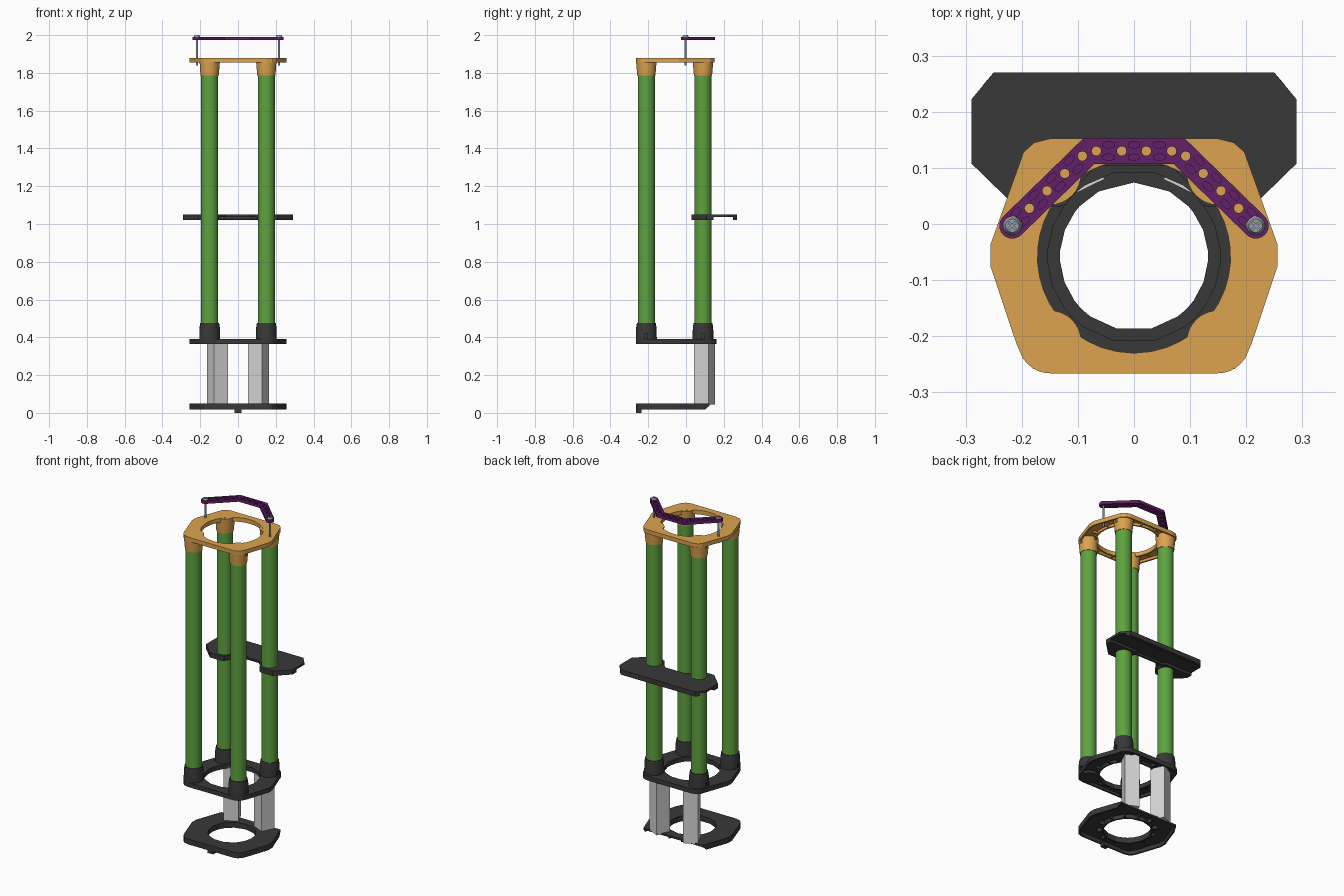
import bpy, bmesh, math
from mathutils import Vector, Matrix

if "Cube" in bpy.data.objects:
    bpy.data.objects.remove(bpy.data.objects["Cube"])


def material(name, rgb):
    m = bpy.data.materials.new(name)
    lin = [((c / 255 + 0.055) / 1.055) ** 2.4 for c in rgb]
    m.diffuse_color = (*lin, 1)
    m.use_nodes = True
    m.node_tree.nodes["Principled BSDF"].inputs["Base Color"].default_value = m.diffuse_color
    return m


ORANGE = material("orange", (220, 163, 79))
GREEN = material("green", (94, 162, 64))
DARK = material("charcoal", (56, 56, 57))
PURPLE = material("purple", (98, 32, 104))
GREY = material("light grey", (212, 212, 212))
STEEL = material("steel", (150, 158, 165))


def finish(bm, name, mat, smooth=False):
    bmesh.ops.recalc_face_normals(bm, faces=bm.faces)
    me = bpy.data.meshes.new(name)
    bm.to_mesh(me)
    bm.free()
    ob = bpy.data.objects.new(name, me)
    bpy.context.collection.objects.link(ob)
    me.materials.append(mat)
    if smooth:
        bpy.ops.object.select_all(action='DESELECT')
        ob.select_set(True)
        bpy.context.view_layer.objects.active = ob
        bpy.ops.object.shade_smooth_by_angle(angle=math.radians(35))
    return ob


def add_prism(bm, pts, z0, z1):
    f = bm.faces.new([bm.verts.new((x, y, z0)) for x, y in pts])
    new = bmesh.ops.extrude_face_region(bm, geom=[f])["geom"]
    bmesh.ops.translate(bm, vec=(0, 0, z1 - z0),
                        verts=[v for v in new if isinstance(v, bmesh.types.BMVert)])


def add_box(bm, centre, size, angle=0):
    mat = Matrix.Translation(centre) @ Matrix.Rotation(angle, 4, 'Z') @ Matrix.Diagonal((*size, 1))
    bmesh.ops.create_cube(bm, size=1, matrix=mat)


def add_cone(bm, x, y, z0, z1, r0, r1, seg=32):
    bmesh.ops.create_cone(bm, cap_ends=True, segments=seg, radius1=r0, radius2=r1,
                          depth=z1 - z0, matrix=Matrix.Translation((x, y, (z0 + z1) / 2)))


def mirrored(half):
    return half + [(-x, y) for x, y in reversed(half)]


def cut(ob, bm):
    cutter = finish(bm, ob.name + "_cutter", ob.data.materials[0])
    cutter.hide_render = True
    cutter.hide_viewport = True
    mod = ob.modifiers.new("cut", 'BOOLEAN')
    mod.operation, mod.solver, mod.object = 'DIFFERENCE', 'EXACT', cutter


CENTRE = Vector((0, -0.058))


def ring_plate(name, mat, outline, hole, z0, z1, step, skin=0.01, wall=0.01, open_back=False):
    """Hollow plate with a round opening: U-shaped section carried round the outline."""
    pts = []
    for a, b in zip(outline, outline[1:] + outline[:1]):
        a, b = Vector(a), Vector(b)
        ang = abs((a - CENTRE).angle_signed(b - CENTRE))
        n = max(1, math.ceil(ang / math.radians(step)))
        pts += [a.lerp(b, i / n) for i in range(n)]
    bm = bmesh.new()
    loops = []
    for o in pts:
        u = (o - CENTRE).normalized()
        i = CENTRE + u * hole
        zo = z1 - skin - 0.001 if open_back and o.y > 0.115 else z0
        sec = [(o, zo), (o, z1), (i, z1), (i, z0), (i + u * wall, z0),
               (i + u * wall, z1 - skin), (o - u * wall, z1 - skin), (o - u * wall, zo)]
        loops.append([bm.verts.new((p.x, p.y, z)) for p, z in sec])
    for A, B in zip(loops, loops[1:] + loops[:1]):
        for j in range(8):
            k = (j + 1) % 8
            bm.faces.new((A[j], A[k], B[k], B[j]))
    # radial stiffening ribs underneath
    for k in range(12):
        a = math.radians(15 + 30 * k)
        u = Vector((math.cos(a), math.sin(a)))
        p = CENTRE + u * (hole + 0.019)
        add_box(bm, (p.x, p.y, (z0 + z1) / 2 - 0.001), (0.03, 0.008, z1 - z0 - 0.006), a)
    return finish(bm, name, mat)


def outline(back):
    return mirrored([(0.15, -0.266), (0.18, -0.258), (0.198, -0.24), (0.21, -0.212),
                     (0.256, -0.075), (0.256, -0.037), (0.207, 0.1)] + back)


full_back = [(0.197, 0.128), (0.178, 0.145), (0.15, 0.152)]
POSTS = [(sx * 0.15, y) for sx in (-1, 1) for y in (-0.21, 0.09)]

# plates
ring_plate("top_plate", ORANGE, outline(full_back), 0.172, 1.855, 1.88, 9)
ring_plate("lower_plate", DARK, outline([(0.197, 0.132), (0.178, 0.152), (0.15, 0.161)]),
           0.154, 0.365, 0.392, 24)
ring_plate("base_plate", DARK, outline([(0.198, 0.125)]), 0.132, 0.017, 0.05, 24, open_back=True)

# small foot tab under the front of the base
bm = bmesh.new()
add_box(bm, (0, -0.25, 0.012), (0.036, 0.03, 0.024))
finish(bm, "foot_tab", DARK)

# posts with upper and lower sockets
for i, (x, y) in enumerate(POSTS):
    s = math.copysign(1, x)
    bm = bmesh.new()
    add_cone(bm, x, y, 0.372, 1.868, 0.045, 0.045, 40)
    finish(bm, f"post_{i}", GREEN, True)

    bm = bmesh.new()
    add_cone(bm, x, y, 1.786, 1.879, 0.048, 0.056)
    ob = finish(bm, f"upper_socket_{i}", ORANGE, True)
    bm = bmesh.new()
    add_box(bm, (x + s * 0.055, y, 1.87), (0.02, 0.015, 0.07))
    cut(ob, bm)

    bm = bmesh.new()
    add_cone(bm, x, y, 0.366, 0.45, 0.056, 0.054)
    add_cone(bm, x, y, 0.45, 0.476, 0.054, 0.05)
    bmesh.ops.remove_doubles(bm, verts=bm.verts, dist=1e-5)
    inner = [f for f in bm.faces if len(f.verts) > 4 and abs(f.calc_center_median().z - 0.45) < 0.001]
    bmesh.ops.delete(bm, geom=inner, context='FACES_ONLY')
    ob = finish(bm, f"lower_socket_{i}", DARK, True)
    bm = bmesh.new()
    add_box(bm, (x + s * 0.056, y, 0.405), (0.02, 0.015, 0.03))
    cut(ob, bm)

# square legs turned towards the middle
for s in (-1, 1):
    bm = bmesh.new()
    add_box(bm, (s * 0.108, 0.099, 0.208), (0.083, 0.083, 0.326), -s * math.radians(26))
    finish(bm, "leg_right" if s > 0 else "leg_left", GREY)

# shelf clamped to the rear posts
front = [(0, 0.112), (0.065, 0.104), (0.1, 0.07), (0.12, 0.035), (0.135, 0.03), (0.21, 0.03)]
half = front[1:] + [(0.29, 0.108), (0.29, 0.222), (0.25, 0.27)]
bm = bmesh.new()
add_prism(bm, mirrored(half), 1.037, 1.05)
finish(bm, "shelf", DARK)
bm = bmesh.new()
clamp = front[2:] + [(0.29, 0.108), (0.29, 0.145), (0.1, 0.145)]
for s in (-1, 1):
    add_prism(bm, [(s * x, y) for x, y in clamp], 1.021, 1.04)
finish(bm, "shelf_clamps", DARK)
bm = bmesh.new()
add_prism(bm, mirrored([(0.268, 0.249), (0.25, 0.27)]), 1.021, 1.04)
add_box(bm, (0, 0.125, 1.032), (0.22, 0.012, 0.016))
finish(bm, "shelf_lips", DARK)

# perforated handle bar
END = Vector((0.217, -0.003))
arc = [(END.x + 0.023 * math.cos(math.radians(a)), END.y + 0.023 * math.sin(math.radians(a)))
       for a in range(45, -136, -15)]
bm = bmesh.new()
add_prism(bm, mirrored([(0.09, 0.153)] + arc + [(0.0705, 0.107)]), 1.973, 1.991)
handle = finish(bm, "handle", PURPLE)
bm = bmesh.new()
for s in (-1, 1):
    holes = [(0.022, 0.13), (0.067, 0.13)] + [(0.092 + 0.0315 * k, 0.121 - 0.031 * k) for k in range(4)]
    for x, y in holes:
        add_cone(bm, s * x, y, 1.96, 2.0, 0.0085, 0.0085, 12)
    # shallow hexagonal pockets along both edges of the sloping arms
    for k in range(4):
        for side in (-1, 1):
            x = 0.108 + 0.0315 * k + side * 0.0078
            y = 0.1055 - 0.031 * k + side * 0.0078
            mat = (Matrix.Translation((s * x, y, 1.991)) @ Matrix.Rotation(-s * math.pi / 4, 4, 'Z')
                   @ Matrix.Diagonal((1.5, 0.8, 1, 1)))
            bmesh.ops.create_cone(bm, cap_ends=True, segments=6, radius1=0.0078, radius2=0.0078,
                                  depth=0.008, matrix=mat)
# pockets along the straight middle
for x in (-0.045, 0, 0.045):
    for y in (0.119, 0.141):
        mat = Matrix.Translation((x, y, 1.991)) @ Matrix.Diagonal((1.5, 0.8, 1, 1))
        bmesh.ops.create_cone(bm, cap_ends=True, segments=6, radius1=0.0078, radius2=0.0078,
                              depth=0.008, matrix=mat)
cut(handle, bm)

# screws holding the handle
for s in (-1, 1):
    side = "right" if s > 0 else "left"
    bm = bmesh.new()
    add_cone(bm, s * END.x, END.y, 1.84, 1.988, 0.0055, 0.0055, 16)
    finish(bm, f"screw_shaft_{side}", STEEL, True)
    bm = bmesh.new()
    add_cone(bm, s * END.x, END.y, 1.988, 2.0, 0.018, 0.012, 24)
    head = finish(bm, f"screw_head_{side}", STEEL)
    bm = bmesh.new()
    a, b = 0.009, 0.0018
    quarter = [(b, b), (b, a), (-b, a)]
    cross = []
    for k in range(4):
        for x, y in quarter[:]:
            v = Matrix.Rotation(math.radians(45 + 90 * k), 2) @ Vector((x, y))
            cross.append((s * END.x + v.x, END.y + v.y))
    add_prism(bm, cross, 1.995, 2.01)
    cut(head, bm)
